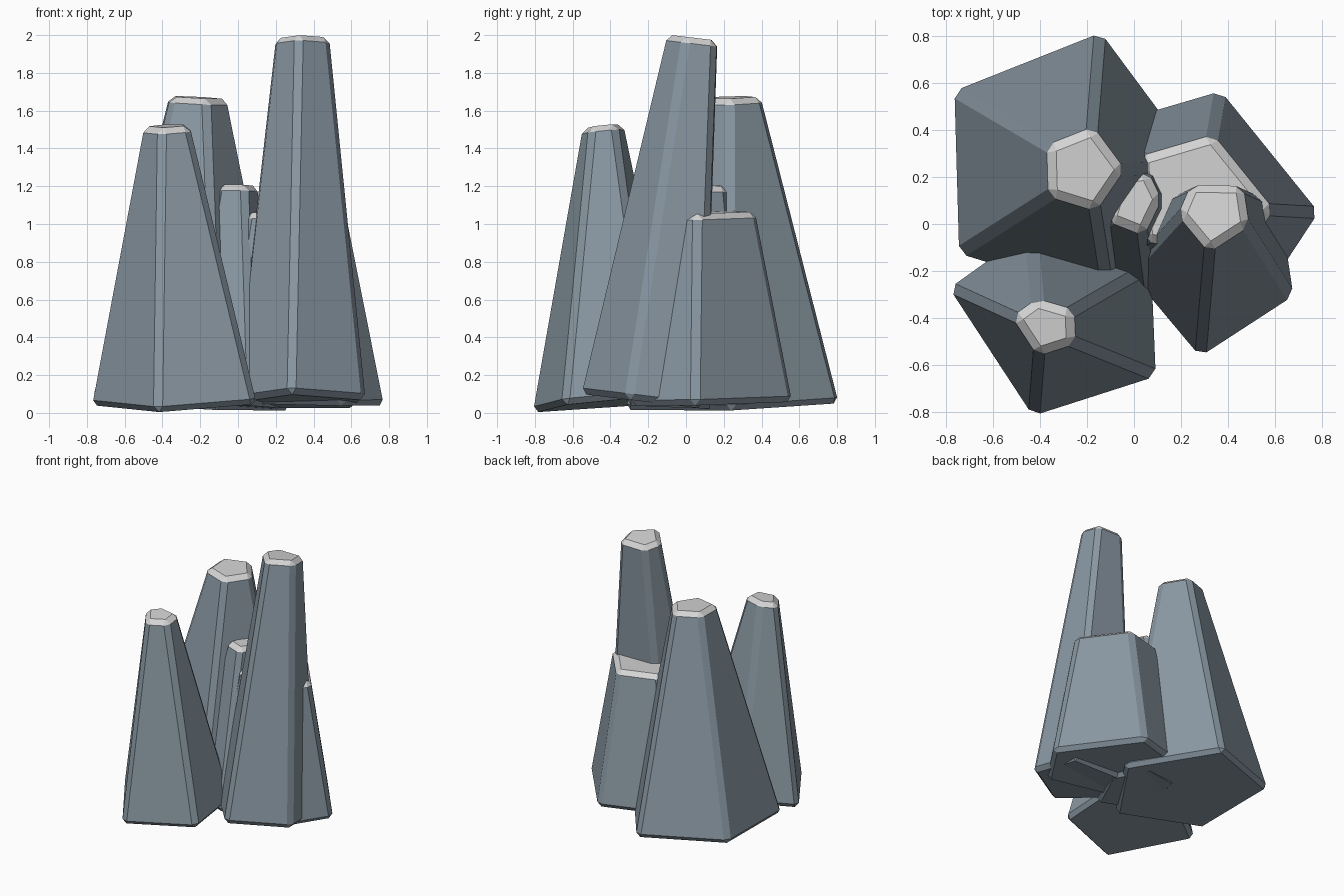
import bpy
import bmesh
from mathutils import Vector

cube = bpy.data.objects.get("Cube")
if cube:
    bpy.data.objects.remove(cube, do_unlink=True)

BEVEL = 0.032


def make_material(name, colour):
    material = bpy.data.materials.new(name)
    material.use_nodes = True
    material.diffuse_color = colour
    shader = material.node_tree.nodes["Principled BSDF"]
    shader.inputs["Base Color"].default_value = colour
    shader.inputs["Roughness"].default_value = 0.9
    return material


stone = make_material("slate blue stone", (0.25, 0.31, 0.36, 1))
cap = make_material("pale grey cap", (0.66, 0.66, 0.66, 1))


def rock_column(name, corners, bottom, top, taper, slope):
    """Tapered five-sided column: base corners, base height, top centre,
    top size relative to the base, and tilt of both end faces."""
    points = [Vector(c) for c in corners]
    centre = sum(points, Vector((0, 0))) / len(points)
    tilt = Vector(slope)
    top_centre = Vector(top[:2])
    bm = bmesh.new()

    # End rings, both lying on the same tilted direction
    lower, upper = [], []
    for point in points:
        offset = point - centre
        lower.append(bm.verts.new((*point, bottom + tilt.dot(offset))))
        small = offset * taper
        upper.append(bm.verts.new((*(top_centre + small), top[2] + tilt.dot(small))))

    # Ends and sides
    bm.faces.new(lower)
    bm.faces.new(upper)
    for i in range(len(points)):
        j = (i + 1) % len(points)
        bm.faces.new((lower[i], lower[j], upper[j], upper[i]))
    bmesh.ops.recalc_face_normals(bm, faces=bm.faces[:])

    # Chamfer every edge
    bmesh.ops.bevel(bm, geom=bm.edges[:], offset=BEVEL, offset_type='OFFSET',
                    segments=1, profile=0.5, affect='EDGES', clamp_overlap=True)

    # Pale cap: the end face and its chamfer
    for face in bm.faces:
        middle = face.calc_center_median()
        plane = top[2] + tilt.dot(middle.xy - top_centre)
        face.material_index = int(plane - middle.z < BEVEL * 1.2)
        face.smooth = False

    mesh = bpy.data.meshes.new(name)
    bm.to_mesh(mesh)
    bm.free()
    mesh.materials.append(stone)
    mesh.materials.append(cap)
    column = bpy.data.objects.new(name, mesh)
    bpy.context.collection.objects.link(column)
    return column


# Columns of the cluster
rock_column("back_right_column",
            [(-.77, .57), (-.75, -.13), (-.1, -.33), (.29, .24), (-.14, .82)],
            bottom=.04, top=(-.22, .23, 1.67), taper=.3, slope=(-.05, .03))

rock_column("front_right_column",
            [(-.79, -.27), (-.43, -.82), (.1, -.65), (.08, -.17), (-.44, -.02)],
            bottom=.05, top=(-.37, -.43, 1.52), taper=.29, slope=(.05, .1))

rock_column("tallest_column",
            [(-.03, -.2), (.28, -.57), (.68, -.31), (.62, .09), (.1, .1)],
            bottom=.055, top=(.34, .05, 1.985), taper=.42, slope=(0, -.12))

rock_column("short_wide_column",
            [(.79, .05), (.37, .57), (-.14, .42), (-.11, -.17), (.56, -.3)],
            bottom=.05, top=(.29, .1, 1.06), taper=.6, slope=(-.02, .02))

rock_column("small_middle_column",
            [(-.3, -.18), (.08, -.33), (.26, .04), (.12, .33), (-.16, .28)],
            bottom=.03, top=(.01, .1, 1.205), taper=.4, slope=(-.02, -.03))
